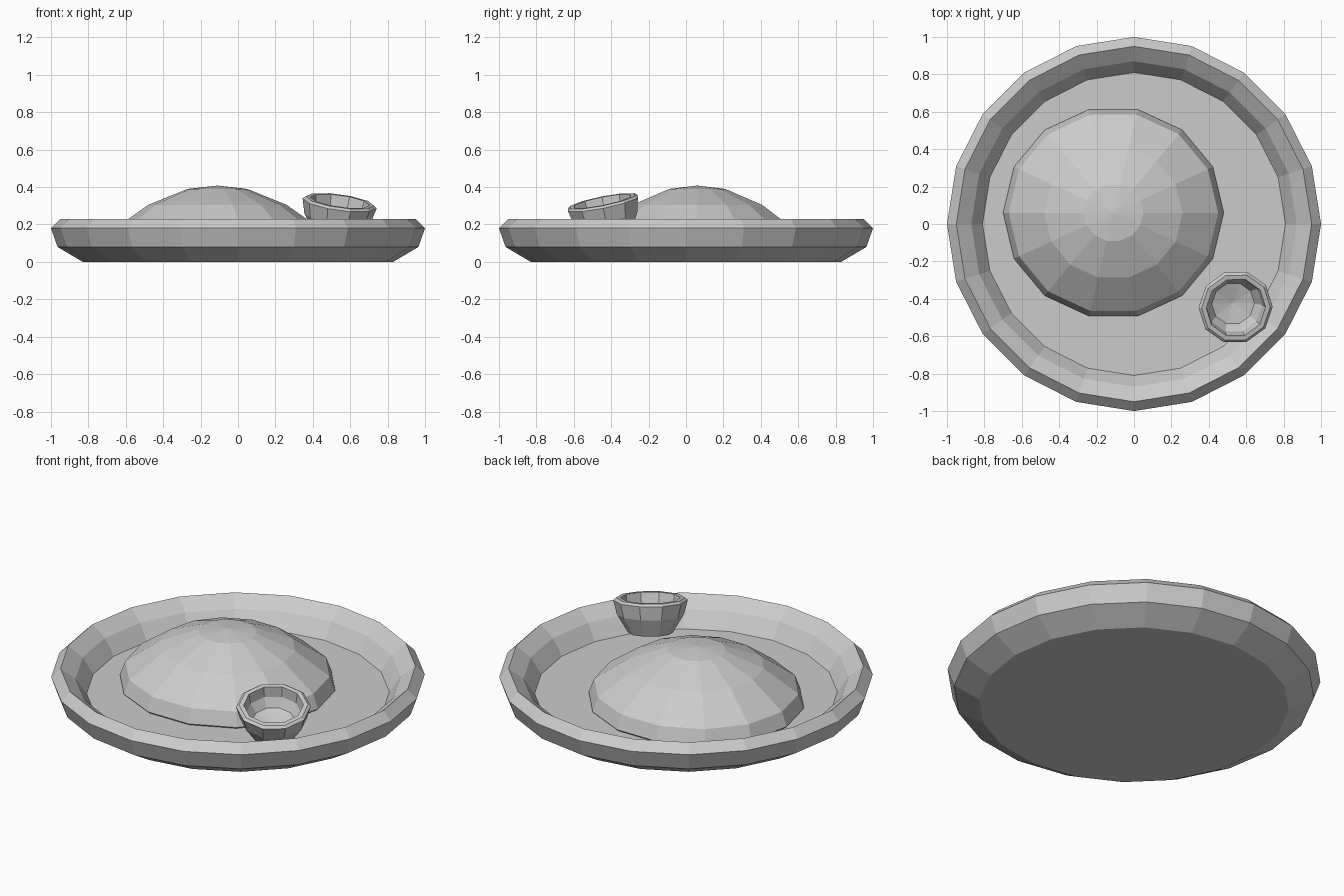
import bpy
import bmesh
from math import cos, sin, tau
from mathutils import Vector

if "Cube" in bpy.data.objects:
    bpy.data.objects.remove(bpy.data.objects["Cube"])

grey = bpy.data.materials.new("plain grey")
grey.use_nodes = True
grey.diffuse_color = (0.6, 0.6, 0.6, 1)
grey.node_tree.nodes["Principled BSDF"].inputs["Base Color"].default_value = (0.6, 0.6, 0.6, 1)


def lathe(name, profile, sides, location=(0, 0, 0), squash=1.0, up=(0, 0, 1)):
    """Turn a (radius, height) profile into a flat-shaded solid of revolution."""
    bm = bmesh.new()
    rings = []
    for r, z in profile:
        count = sides if r > 0 else 1
        rings.append([bm.verts.new((r * cos(tau * i / sides), squash * r * sin(tau * i / sides), z))
                      for i in range(count)])
    for a, b in zip(rings, rings[1:]):
        for i in range(sides):
            j = (i + 1) % sides
            corners = [a[i % len(a)], a[j % len(a)], b[j % len(b)], b[i % len(b)]]
            bm.faces.new(list(dict.fromkeys(corners)))
    # Close open ends with a single flat face
    for ring in (rings[0], rings[-1]):
        if len(ring) > 1:
            bm.faces.new(ring)
    bmesh.ops.recalc_face_normals(bm, faces=bm.faces)
    mesh = bpy.data.meshes.new(name)
    bm.to_mesh(mesh)
    bm.free()
    mesh.materials.append(grey)
    obj = bpy.data.objects.new(name, mesh)
    obj.location = location
    obj.rotation_mode = 'QUATERNION'
    obj.rotation_quaternion = Vector((0, 0, 1)).rotation_difference(Vector(up))
    bpy.context.collection.objects.link(obj)
    return obj


# Shallow dish with a bevelled rim and sunken floor
lathe("plate", [(0.83, 0), (0.965, 0.08), (1.0, 0.18), (0.95, 0.23),
                (0.87, 0.17), (0.81, 0.08)], 20)

# Faceted heap of food, off centre on the plate floor
lathe("food_mound", [(0.57, 0.07), (0.59, 0.09), (0.56, 0.17), (0.37, 0.305),
                     (0.16, 0.39), (0, 0.408)], 14,
      location=(-0.11, 0.06, 0), squash=0.96)

# Small thick-walled sauce cup, leaning outward
lathe("sauce_cup", [(0, -0.19), (0.12, -0.19), (0.18, -0.09), (0.2, -0.012), (0.185, 0),
                    (0.16, 0), (0.15, -0.06), (0.115, -0.11), (0, -0.13)], 10,
      location=(0.545, -0.447, 0.325), up=(0.14, -0.2, 1))
